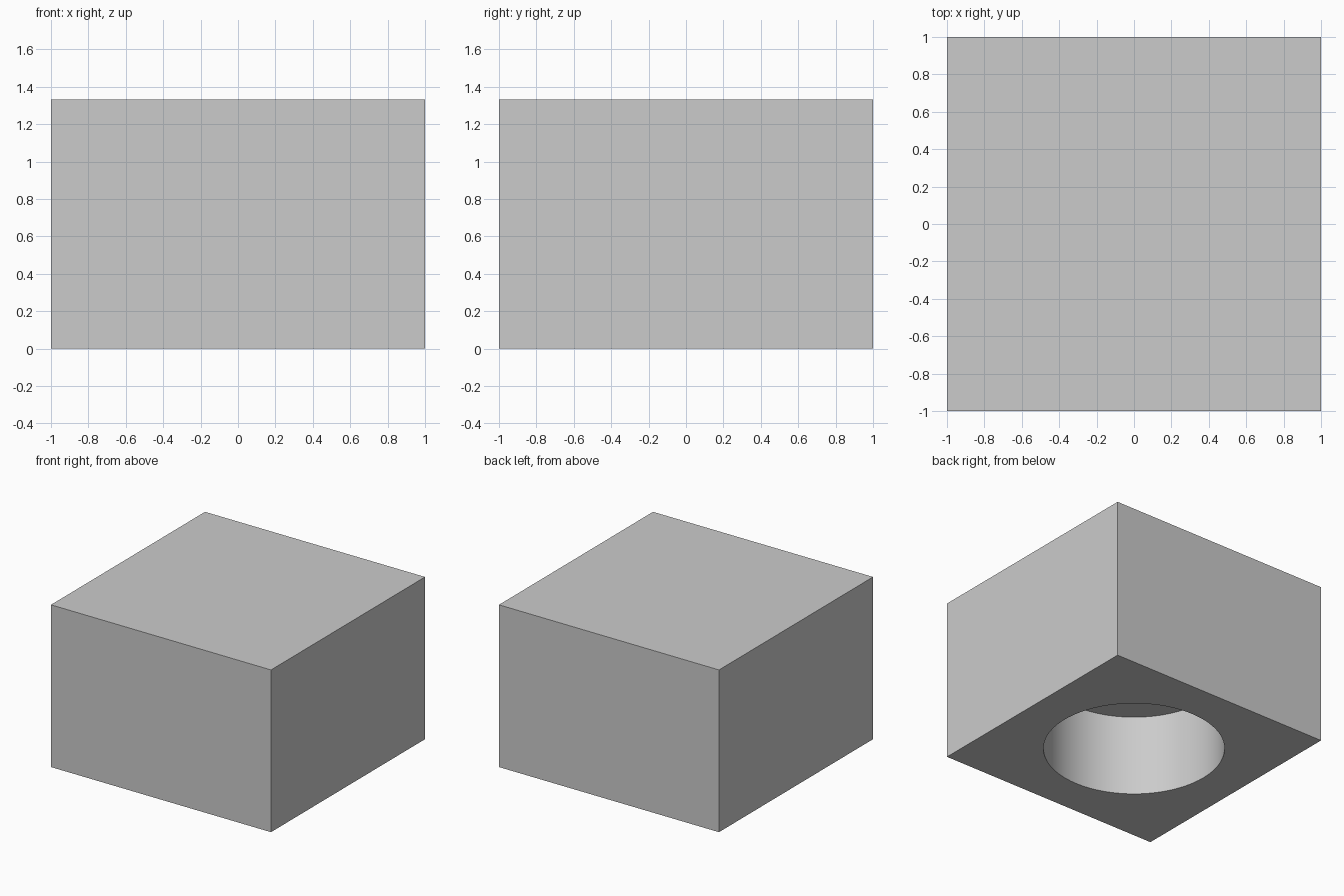
import bpy
import math

WIDTH, HEIGHT = 2.0, 1.333
HOLE_RADIUS, HOLE_DEPTH = 0.682, 0.667

default_cube = bpy.data.objects.get("Cube")
if default_cube:
    bpy.data.objects.remove(default_cube, do_unlink=True)

# Plain grey for the whole part
grey = bpy.data.materials.new("light_grey")
grey.use_nodes = True
colour = (0.6, 0.6, 0.6, 1.0)
grey.diffuse_color = colour
for node in grey.node_tree.nodes:
    if node.type == "BSDF_PRINCIPLED":
        node.inputs["Base Color"].default_value = colour

# Solid block standing on the ground
bpy.ops.mesh.primitive_cube_add(size=1, location=(0, 0, HEIGHT / 2))
block = bpy.context.object
block.name = "block"
block.scale = (WIDTH, WIDTH, HEIGHT)
bpy.ops.object.transform_apply(location=True, rotation=True, scale=True)
block.data.materials.append(grey)

# Cutter for the blind round hole in the underside
bpy.ops.mesh.primitive_cylinder_add(vertices=96, radius=HOLE_RADIUS,
                                    depth=HOLE_DEPTH * 2, location=(0, 0, 0))
cutter = bpy.context.object
cutter.name = "hole_cutter"
cutter.hide_render = True
cutter.data.materials.append(grey)

# Cut the hole, then discard the cutter
bpy.ops.object.select_all(action="DESELECT")
block.select_set(True)
bpy.context.view_layer.objects.active = block
hole = block.modifiers.new("round_hole", "BOOLEAN")
hole.operation = "DIFFERENCE"
hole.solver = "EXACT"
hole.object = cutter
bpy.ops.object.modifier_apply(modifier=hole.name)
bpy.data.objects.remove(cutter, do_unlink=True)

# Smooth hole wall with crisp rims
bpy.ops.object.shade_smooth_by_angle(angle=math.radians(30))
